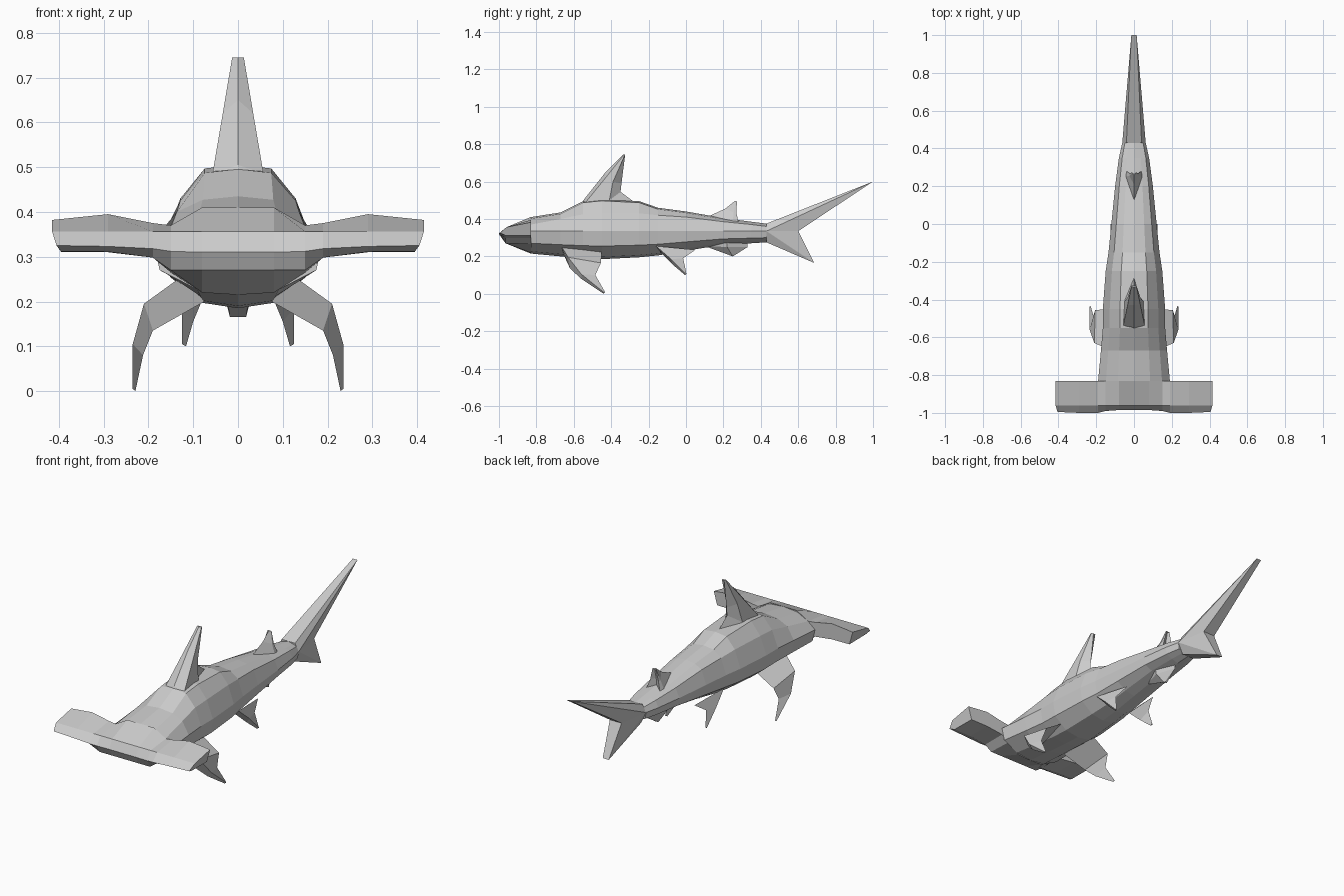
import bpy, bmesh


def finish(name, bm):
    bmesh.ops.remove_doubles(bm, verts=bm.verts, dist=0.0005)
    bmesh.ops.recalc_face_normals(bm, faces=bm.faces)
    mesh = bpy.data.meshes.new(name)
    bm.to_mesh(mesh)
    bm.free()
    bpy.context.collection.objects.link(bpy.data.objects.new(name, mesh))


def loft(name, rings):
    """Skin closed rings of equal length and cap both ends."""
    bm = bmesh.new()
    rows = [[bm.verts.new(p) for p in r] for r in rings]
    n = len(rows[0])
    for a, b in zip(rows, rows[1:]):
        for i in range(n):
            j = (i + 1) % n
            bm.faces.new((a[i], a[j], b[j], b[i]))
    bm.faces.new(rows[0])
    bm.faces.new(rows[-1])
    finish(name, bm)


def mirrored(half):
    """Close a half outline that starts and ends on the centre plane."""
    return half + [(-x, y, z) for x, y, z in half[-2:0:-1]]


def hull(name, half):
    """Convex solid from half points mirrored across x."""
    bm = bmesh.new()
    for x, y, z in half:
        bm.verts.new((x, y, z))
        if x:
            bm.verts.new((-x, y, z))
    bmesh.ops.convex_hull(bm, input=bm.verts)
    finish(name, bm)


def fin_pair(name, rings):
    for side, s in (("left", 1), ("right", -1)):
        loft(f"{side}_{name}", [[(s * x, y, z) for x, y, z in r] for r in rings])


# Body: y, half width, top, shoulder height, bottom
body = [(-.83, .19, .41, .37, .215), (-.67, .175, .435, .40, .20),
        (-.55, .165, .495, .425, .19), (-.45, .165, .505, .43, .185),
        (-.25, .15, .495, .43, .195), (-.15, .135, .46, .42, .205),
        (0, .12, .44, .41, .23), (.2, .10, .405, .385, .262),
        (.35, .08, .385, .37, .27), (.43, .062, .375, .36, .275)]
loft("body", [mirrored([(0, y, t), (.45 * w, y, t - .008), (.78 * w, y, s),
                        (w, y, .335), (.92 * w, y, (b + .335) / 2 - .005),
                        (.48 * w, y, b + .012), (0, y, b)])
              for y, w, t, s, b in body])

# Hammer head: x, back top, nose y, nose z, underside front, underside back
head = [(0, .41, -.985, .31, .27, .215), (.08, .41, -.985, .31, .27, .22),
        (.15, .37, -.99, .312, .27, .265), (.19, .375, -1, .318, .298, .298),
        (.29, .395, -1, .323, .311, .31), (.405, .382, -.995, .325, .312, .311)]


def head_ring(s, x, top, ny, nz, uf, ub):
    out = .01 if x > .4 else 0
    return [(s * (x + out), -.83, top), (s * (x + out), -.96, .356),
            (s * x, ny, nz), (s * (x - out), -.965, uf), (s * (x - out), -.83, ub)]


loft("hammer_head", [head_ring(-1, *h) for h in head[:0:-1]] +
     [head_ring(1, *h) for h in head])

# Dorsal fins: lead, front side, back side, trail
loft("main_dorsal_fin", [
    mirrored([(0, -.56, .48), (.06, -.55, .46), (.055, -.42, .46), (0, -.25, .47)]),
    mirrored([(0, -.545, .505), (.057, -.54, .485), (.05, -.41, .50), (0, -.35, .545)]),
    mirrored([(0, -.43, .65), (.034, -.43, .62), (.034, -.39, .60), (0, -.345, .59)]),
    mirrored([(0, -.335, .745), (.013, -.33, .745), (.013, -.325, .745), (0, -.325, .745)])])
loft("rear_dorsal_fin", [
    mirrored([(0, .10, .405), (.045, .25, .385), (.04, .28, .385), (0, .25, .40)]),
    mirrored([(0, .21, .455), (.025, .255, .435), (.025, .27, .43), (0, .255, .44)]),
    mirrored([(0, .26, .495), (.01, .268, .495), (.01, .272, .493), (0, .268, .49)])])

# Anal fin
loft("anal_fin", [
    mirrored([(0, .09, .27), (.04, .22, .275), (0, .33, .27)]),
    mirrored([(0, .10, .255), (.035, .22, .25), (0, .33, .25)]),
    mirrored([(0, .245, .203), (.01, .25, .20), (0, .255, .203)])])

# Tail lobes
hull("upper_tail_lobe", [(.04, .43, .375), (.062, .43, .335), (.035, .6, .335), (.014, 1, .6)])
hull("lower_tail_lobe", [(.062, .43, .335), (.035, .43, .275), (.035, .6, .335), (.018, .685, .165)])

# Paired fins: upper lead, lower lead, trail
fin_pair("pectoral_fin", [
    [(.12, -.67, .26), (.075, -.65, .20), (.10, -.45, .23)],
    [(.21, -.63, .195), (.19, -.62, .135), (.205, -.455, .165)],
    [(.235, -.56, .105), (.212, -.56, .08), (.215, -.485, .10)],
    [(.236, -.437, .006), (.229, -.44, 0), (.23, -.432, .008)]])
fin_pair("pelvic_fin", [
    [(.115, -.16, .255), (.075, -.13, .215), (.085, .05, .235)],
    [(.125, -.08, .185), (.10, -.07, .155), (.11, -.015, .19)],
    [(.125, 0, .105), (.116, -.005, .10), (.118, .002, .108)]])
